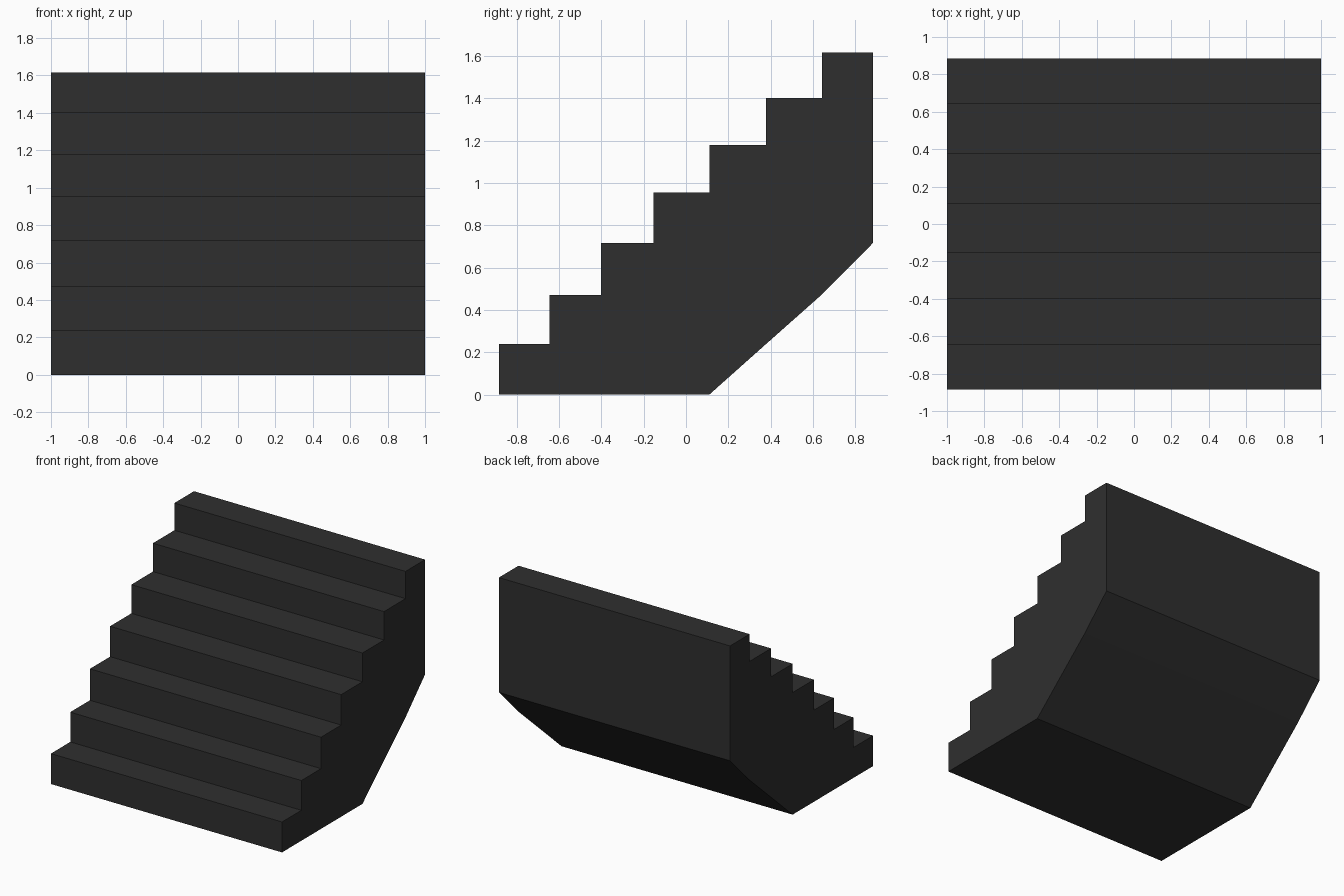
import bpy, bmesh

if "Cube" in bpy.data.objects:
    bpy.data.objects.remove(bpy.data.objects["Cube"])

# Step edges along y (front to back) and tread heights (bottom to top)
EDGES = [-0.884, -0.645, -0.402, -0.153, 0.11, 0.377, 0.642, 0.884]
TREADS = [0.238, 0.471, 0.717, 0.955, 1.18, 1.402, 1.615]
HALF_WIDTH = 1.0

# Side profile: floor, stepped top, then sloping underside
profile = [(EDGES[0], 0.0)]
for i, z in enumerate(TREADS):
    profile += [(EDGES[i], z), (EDGES[i + 1], z)]
profile += [(EDGES[7], TREADS[2]), (EDGES[6], 0.473), (EDGES[5], TREADS[0]), (EDGES[4], 0.0)]

# Staircase: profile extruded across the width
bm = bmesh.new()
side = bm.faces.new([bm.verts.new((-HALF_WIDTH, y, z)) for y, z in profile])
ext = bmesh.ops.extrude_face_region(bm, geom=[side], use_keep_orig=True)
verts = [g for g in ext["geom"] if isinstance(g, bmesh.types.BMVert)]
bmesh.ops.translate(bm, verts=verts, vec=(2 * HALF_WIDTH, 0, 0))
bmesh.ops.recalc_face_normals(bm, faces=bm.faces)
mesh = bpy.data.meshes.new("staircase")
bm.to_mesh(mesh)
bm.free()

# Dark stone colour
mat = bpy.data.materials.new("charcoal")
mat.diffuse_color = (0.028, 0.028, 0.028, 1)
mat.use_nodes = True
mat.node_tree.nodes["Principled BSDF"].inputs["Base Color"].default_value = mat.diffuse_color
mesh.materials.append(mat)
stairs = bpy.data.objects.new("staircase", mesh)
bpy.context.collection.objects.link(stairs)
